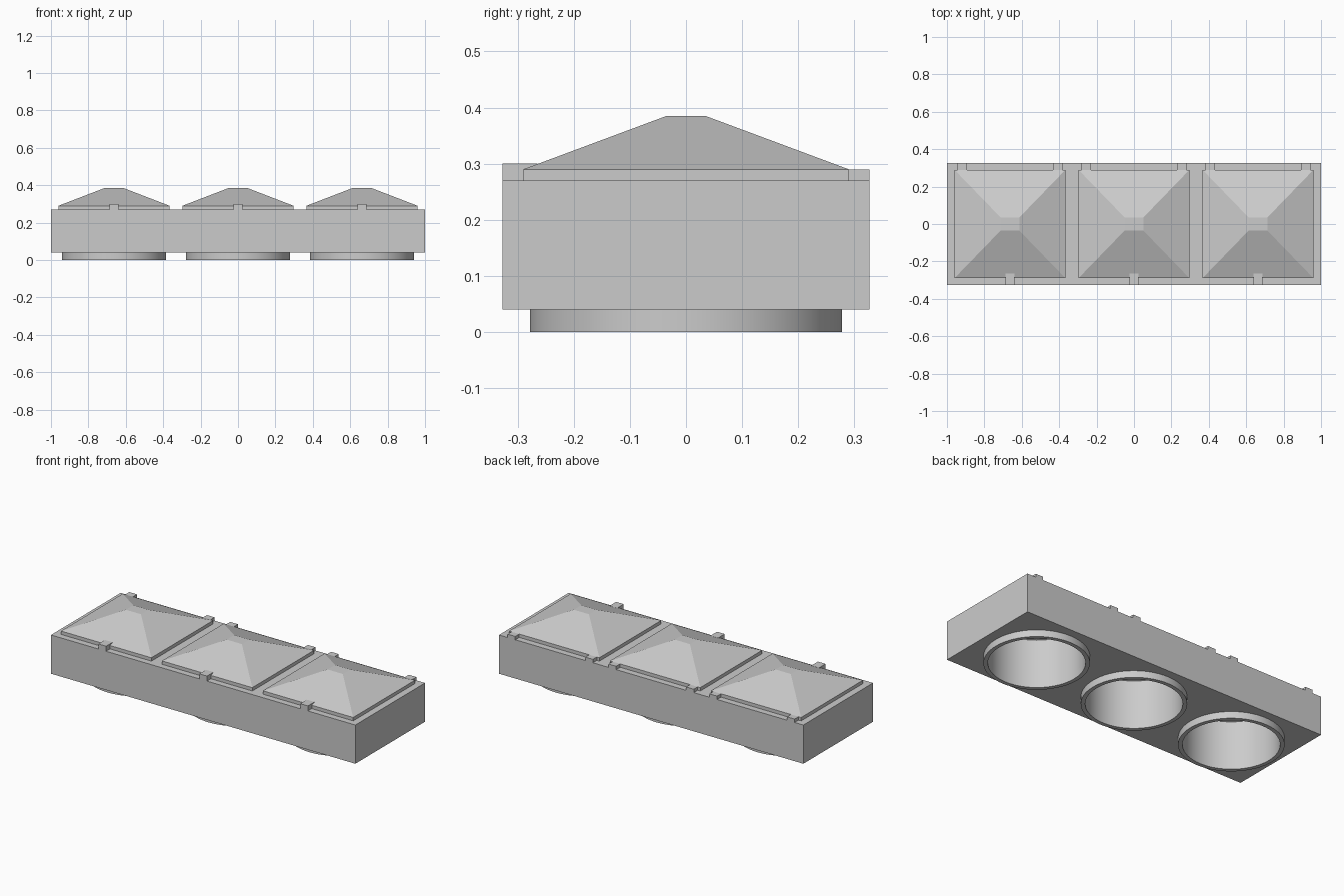
import bpy, bmesh, math

if "Cube" in bpy.data.objects:
    bpy.data.objects.remove(bpy.data.objects["Cube"])

CELLS = (-0.663, 0.0, 0.663)
BORE_R, COLLAR_R = 0.255, 0.278


def finish(name, bm):
    bmesh.ops.recalc_face_normals(bm, faces=bm.faces)
    me = bpy.data.meshes.new(name)
    bm.to_mesh(me)
    bm.free()
    ob = bpy.data.objects.new(name, me)
    bpy.context.collection.objects.link(ob)
    return ob


def box(name, x0, x1, y0, y1, z0, z1):
    bm = bmesh.new()
    bmesh.ops.create_cube(bm, size=1)
    for v in bm.verts:
        v.co = (x1 if v.co.x > 0 else x0, y1 if v.co.y > 0 else y0, z1 if v.co.z > 0 else z0)
    return finish(name, bm)


def lathe(name, cx, profile, closed, seg=64):
    """Spin an (r, z) profile about the vertical line x = cx."""
    bm = bmesh.new()
    rings = [[bm.verts.new((cx + r * math.cos(2 * math.pi * i / seg),
                            r * math.sin(2 * math.pi * i / seg), z))
              for i in range(seg)] for r, z in profile]
    n = len(rings)
    for k in range(n if closed else n - 1):
        a, b = rings[k], rings[(k + 1) % n]
        for i in range(seg):
            j = (i + 1) % seg
            bm.faces.new((a[i], a[j], b[j], b[i]))
    if not closed:
        bm.faces.new(rings[0])
        bm.faces.new(rings[-1])
    return finish(name, bm)


def roof(name, cx):
    """Square base with a short upright rim, rising to a small flat top."""
    bm = bmesh.new()
    levels = [(0.297, 0.29, 0.27), (0.297, 0.29, 0.29), (0.05, 0.035, 0.385)]
    rings = [[bm.verts.new((cx + sx * hx, sy * hy, z))
              for sx, sy in ((-1, -1), (1, -1), (1, 1), (-1, 1))] for hx, hy, z in levels]
    for a, b in zip(rings, rings[1:]):
        for i in range(4):
            j = (i + 1) % 4
            bm.faces.new((a[i], a[j], b[j], b[i]))
    bm.faces.new(rings[0])
    bm.faces.new(rings[-1])
    return finish(name, bm)


def select(ob):
    bpy.ops.object.select_all(action='DESELECT')
    ob.select_set(True)
    bpy.context.view_layer.objects.active = ob


def cut(ob, cutter):
    m = ob.modifiers.new("bore", 'BOOLEAN')
    m.operation = 'DIFFERENCE'
    m.solver = 'EXACT'
    m.object = cutter
    select(ob)
    bpy.ops.object.modifier_apply(modifier=m.name)


# long rectangular body
body = box("body", -1, 1, -0.327, 0.327, 0.04, 0.27)
smooth = [body]

for i, cx in enumerate(CELLS, 1):
    # pyramid cap and the round bore that hollows body and cap
    cap = roof(f"pyramid_cap_{i}", cx)
    bore = lathe("bore_cutter", cx, [(BORE_R, -0.05), (BORE_R, 0.285), (0.04, 0.365)], False)
    bore.hide_render = True
    cut(body, bore)
    cut(cap, bore)
    bpy.data.objects.remove(bore)
    # collar ring below
    collar = lathe(f"collar_{i}", cx, [(BORE_R, 0), (COLLAR_R, 0), (COLLAR_R, 0.04), (BORE_R, 0.04)], True)
    smooth += [cap, collar]
    # one clip in front, two behind
    box(f"front_clip_{i}", cx - 0.025, cx + 0.025, -0.327, -0.265, 0.27, 0.30)
    for side, s in (("left", -1), ("right", 1)):
        x = cx + s * 0.255
        box(f"back_clip_{side}_{i}", x - 0.025, x + 0.025, 0.28, 0.327, 0.27, 0.29)

for ob in smooth:
    select(ob)
    bpy.ops.object.shade_smooth_by_angle(angle=math.radians(15))
